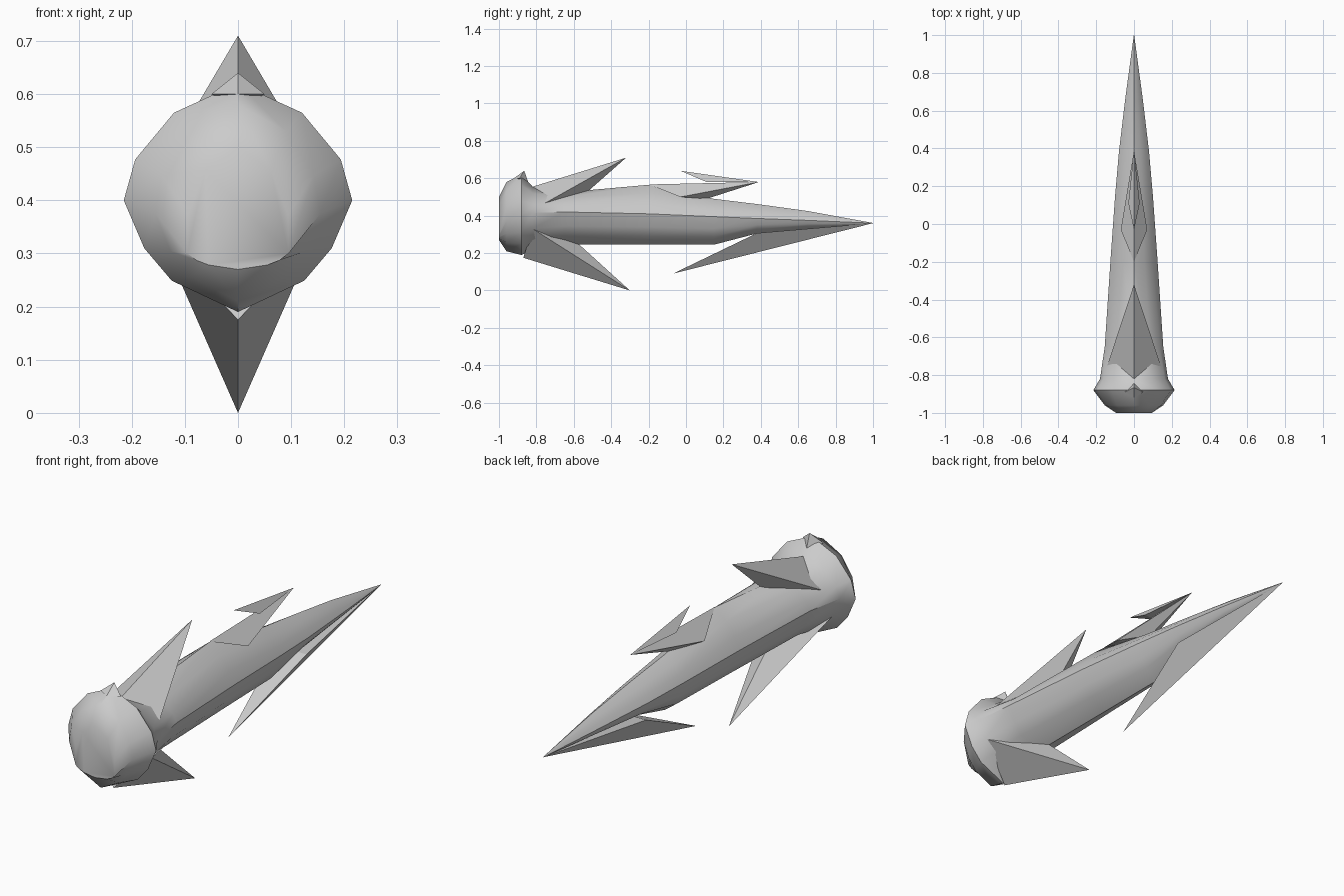
import bpy
import bmesh

if "Cube" in bpy.data.objects:
    bpy.data.objects.remove(bpy.data.objects["Cube"], do_unlink=True)

grey = bpy.data.materials.new("plain_grey")
grey.use_nodes = True
grey.diffuse_color = (0.6, 0.6, 0.6, 1)
grey.node_tree.nodes["Principled BSDF"].inputs["Base Color"].default_value = grey.diffuse_color


def finish(name, bm):
    bmesh.ops.recalc_face_normals(bm, faces=bm.faces[:])
    mesh = bpy.data.meshes.new(name)
    bm.to_mesh(mesh)
    bm.free()
    mesh.materials.append(grey)
    obj = bpy.data.objects.new(name, mesh)
    bpy.context.collection.objects.link(obj)
    return obj


def section(bm, y, width, side, top, bottom, full):
    """One ring: side ridges, a top that goes from roof-like to round, a round belly."""
    up, down = top - side, side - bottom
    half = [(1, side),
            (0.67 + 0.23 * full, side + up * (0.33 + 0.02 * full)),
            (0.33 + 0.23 * full, side + up * (0.67 + 0.08 * full))]
    low = [(0.58, side - down * 0.72), (0.82, side - down * 0.43)]
    right = low + half
    points = [(0, bottom)] + right + [(0, top)] + [(-x, z) for x, z in reversed(right)]
    return [bm.verts.new((x * width, y, z)) for x, z in points]


def spike(name, centre, pairs=()):
    """Pointed fin: hull of points on the centre plane and mirrored corners."""
    bm = bmesh.new()
    for y, z in centre:
        bm.verts.new((0, y, z))
    for x, y, z in pairs:
        for sign in (-1, 1):
            bm.verts.new((sign * x, y, z))
    bmesh.ops.convex_hull(bm, input=bm.verts[:])
    return finish(name, bm)


# Body with bulging head and tapering tail: y, half width, side, top, bottom, roundness
stations = [
    (-1.0, 0.095, 0.30, 0.50, 0.27, 1.4),
    (-0.96, 0.155, 0.375, 0.58, 0.21, 1.1),
    (-0.88, 0.215, 0.40, 0.62, 0.19, 1),
    (-0.82, 0.18, 0.415, 0.555, 0.22, 1),
    (-0.65, 0.155, 0.42, 0.525, 0.245, 0.9),
    (-0.2, 0.125, 0.41, 0.565, 0.245, 0.5),
    (0.15, 0.1, 0.395, 0.49, 0.245, 0.6),
    (0.38, 0.08, 0.385, 0.462, 0.305, 0.5),
    (0.65, 0.048, 0.375, 0.425, 0.33, 0.3),
    (1.0, 0.001, 0.36, 0.361, 0.359, 0),
]
bm = bmesh.new()
rings = [section(bm, *s) for s in stations]
count = len(rings[0])
for a, b in zip(rings, rings[1:]):
    for i in range(count):
        j = (i + 1) % count
        bm.faces.new((a[i], a[j], b[j], b[i]))
bm.faces.new(rings[0])
bm.faces.new(rings[-1])
body = finish("body", bm)
bpy.ops.object.select_all(action="DESELECT")
body.select_set(True)
bpy.context.view_layer.objects.active = body
bpy.ops.object.shade_smooth_by_angle(angle=0.7)

# Fins behind the head
spike("upper_front_fin", [(-0.32, 0.71), (-0.82, 0.555), (-0.53, 0.525)],
      [(0.165, -0.82, 0.43)])
spike("lower_front_fin", [(-0.3, 0), (-0.87, 0.175), (-0.57, 0.245)],
      [(0.145, -0.82, 0.33)])

# Small crest on the head
spike("head_crest", [(-0.865, 0.64), (-0.84, 0.57), (-0.92, 0.6)],
      [(0.05, -0.89, 0.6)])

# Tail barbs
spike("upper_rear_fin", [(0.39, 0.58), (-0.2, 0.567), (0.11, 0.49)],
      [(0.07, -0.03, 0.5)])
spike("forward_barb", [(-0.03, 0.64), (0.39, 0.58)], [(0.03, 0.11, 0.58)])
spike("lower_rear_barb", [(-0.07, 0.09), (1.0, 0.36)], [(0.07, 0.38, 0.307)])
